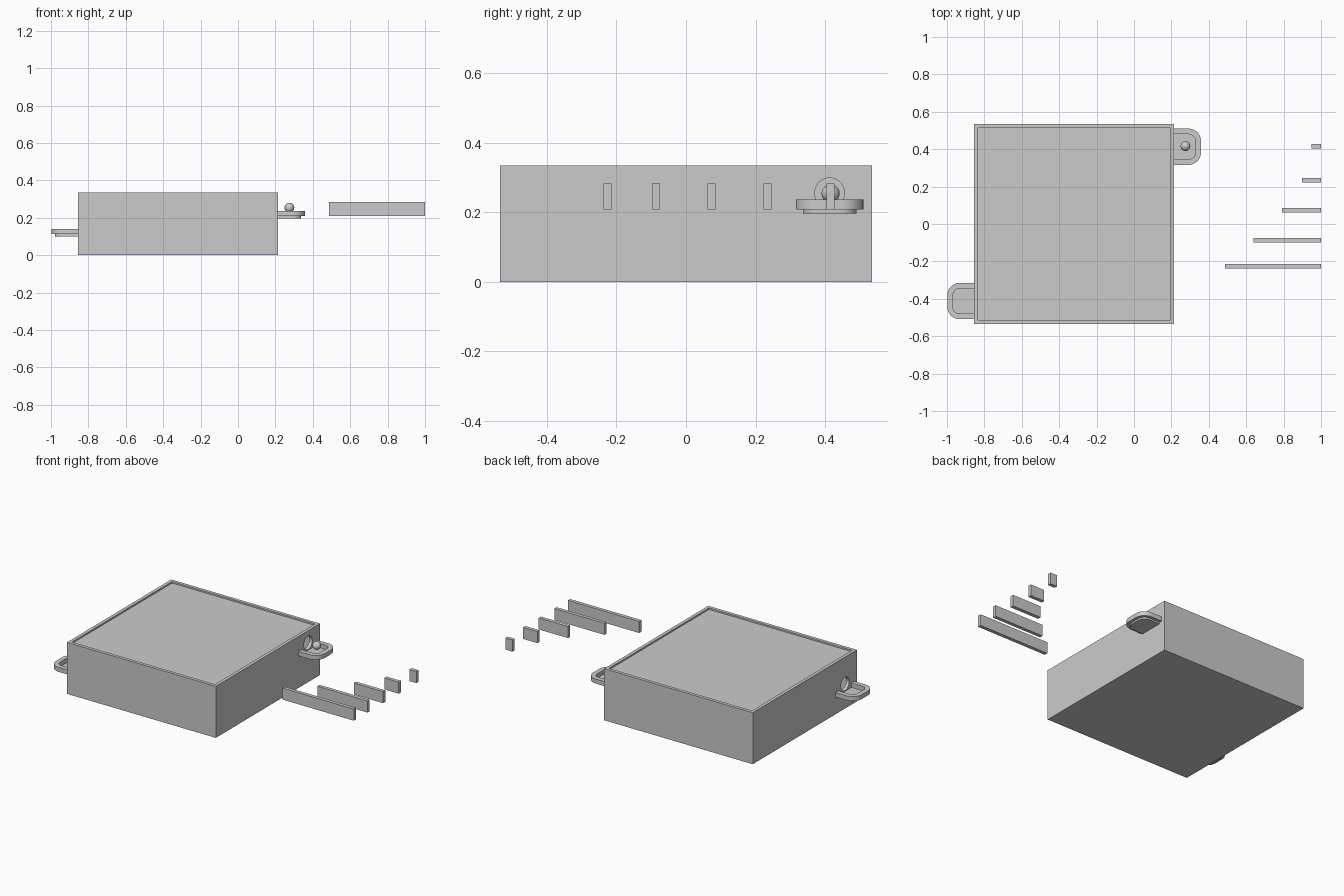
import bpy, bmesh, math

if "Cube" in bpy.data.objects:
    bpy.data.objects.remove(bpy.data.objects["Cube"])

X0, X1, Y, H, T, BASE = -0.855, 0.215, 0.535, 0.335, 0.021, 0.026


def finish(name, bm):
    bmesh.ops.recalc_face_normals(bm, faces=bm.faces[:])
    me = bpy.data.meshes.new(name)
    bm.to_mesh(me)
    bm.free()
    ob = bpy.data.objects.new(name, me)
    bpy.context.collection.objects.link(ob)
    return ob


def box(name, x0, x1, y0, y1, z0, z1):
    bm = bmesh.new()
    bmesh.ops.create_cube(bm, size=1)
    for v in bm.verts:
        v.co.x = x0 if v.co.x < 0 else x1
        v.co.y = y0 if v.co.y < 0 else y1
        v.co.z = z0 if v.co.z < 0 else z1
    return finish(name, bm)


def u_outline(wall, side, yc, inset, n=10):
    """Rounded U that starts and ends on the wall."""
    half, length, r = 0.097 - inset, 0.143 - inset, 0.066 - inset
    pts = [(0, -half)]
    for sy, a0 in ((-1, -90), (1, 0)):
        for i in range(n + 1):
            a = math.radians(a0 + 90 * i / n)
            pts.append((length - r + r * math.cos(a),
                        sy * (half - r) + r * math.sin(a)))
    pts.append((0, half))
    return [(wall + side * x, yc + y) for x, y in pts]


def extrude_up(bm, faces, h):
    res = bmesh.ops.extrude_face_region(bm, geom=faces)
    verts = [g for g in res["geom"] if isinstance(g, bmesh.types.BMVert)]
    bmesh.ops.translate(bm, verts=verts, vec=(0, 0, h))


def smooth(ob):
    bpy.ops.object.select_all(action='DESELECT')
    ob.select_set(True)
    bpy.context.view_layer.objects.active = ob
    bpy.ops.object.shade_smooth_by_angle(angle=math.radians(35))


def tray(label, wall, side, yc, z):
    # raised rim
    bm = bmesh.new()
    outer = [bm.verts.new((x, y, z + 0.011)) for x, y in u_outline(wall, side, yc, 0)]
    inner = [bm.verts.new((x, y, z + 0.011)) for x, y in u_outline(wall, side, yc, 0.03)]
    faces = [bm.faces.new((outer[i], outer[i + 1], inner[i + 1], inner[i]))
             for i in range(len(outer) - 1)]
    extrude_up(bm, faces, 0.029)
    smooth(finish(label + "_tray_rim", bm))
    # floor plate under the rim
    bm = bmesh.new()
    face = bm.faces.new([bm.verts.new((x, y, z)) for x, y in u_outline(wall, side, yc, 0.02)])
    extrude_up(bm, [face], 0.011)
    smooth(finish(label + "_tray_floor", bm))


def drill(wall_ob, x, y, z):
    bpy.ops.mesh.primitive_cylinder_add(vertices=32, radius=0.043, depth=0.1,
                                        location=(x, y, z),
                                        rotation=(0, math.pi / 2, 0))
    cutter = bpy.context.object
    cutter.name = "hole_cutter"
    mod = wall_ob.modifiers.new("hole", 'BOOLEAN')
    mod.operation = 'DIFFERENCE'
    mod.solver = 'EXACT'
    mod.object = cutter
    bpy.context.view_layer.objects.active = wall_ob
    bpy.ops.object.modifier_apply(modifier=mod.name)
    bpy.data.objects.remove(cutter, do_unlink=True)


# box panels
box("bottom_panel", X0, X1, -Y, Y, 0, BASE)
box("front_wall", X0 + T, X1 - T, -Y, -Y + T, BASE, H)
box("back_wall", X0 + T, X1 - T, Y - T, Y, BASE, H)
left = box("left_wall", X0, X0 + T, -Y, Y, BASE, H)
right = box("right_wall", X1 - T, X1, -Y, Y, BASE, H)
box("lid", X0 + T, X1 - T, -Y + T, Y - T, H - 0.03, H - 0.01)

# round ball holes and their trays
drill(left, X0 + T / 2, -0.412, 0.16)
drill(right, X1 - T / 2, 0.413, 0.256)
tray("left", X0, -1, -0.412, 0.101)
tray("right", X1, 1, 0.413, 0.197)

# ball
bpy.ops.mesh.primitive_uv_sphere_add(segments=32, ring_count=16, radius=0.026,
                                     location=(0.275, 0.416, 0.254))
bpy.context.object.name = "ball"
bpy.ops.object.shade_smooth()

# loose baffle strips of decreasing length
for i, (x, y) in enumerate(((0.487, -0.226), (0.64, -0.087), (0.79, 0.073),
                            (0.897, 0.234), (0.95, 0.415))):
    box(f"baffle_{i + 1}", x, 1.0, y - 0.0115, y + 0.0115, 0.208, 0.283)
